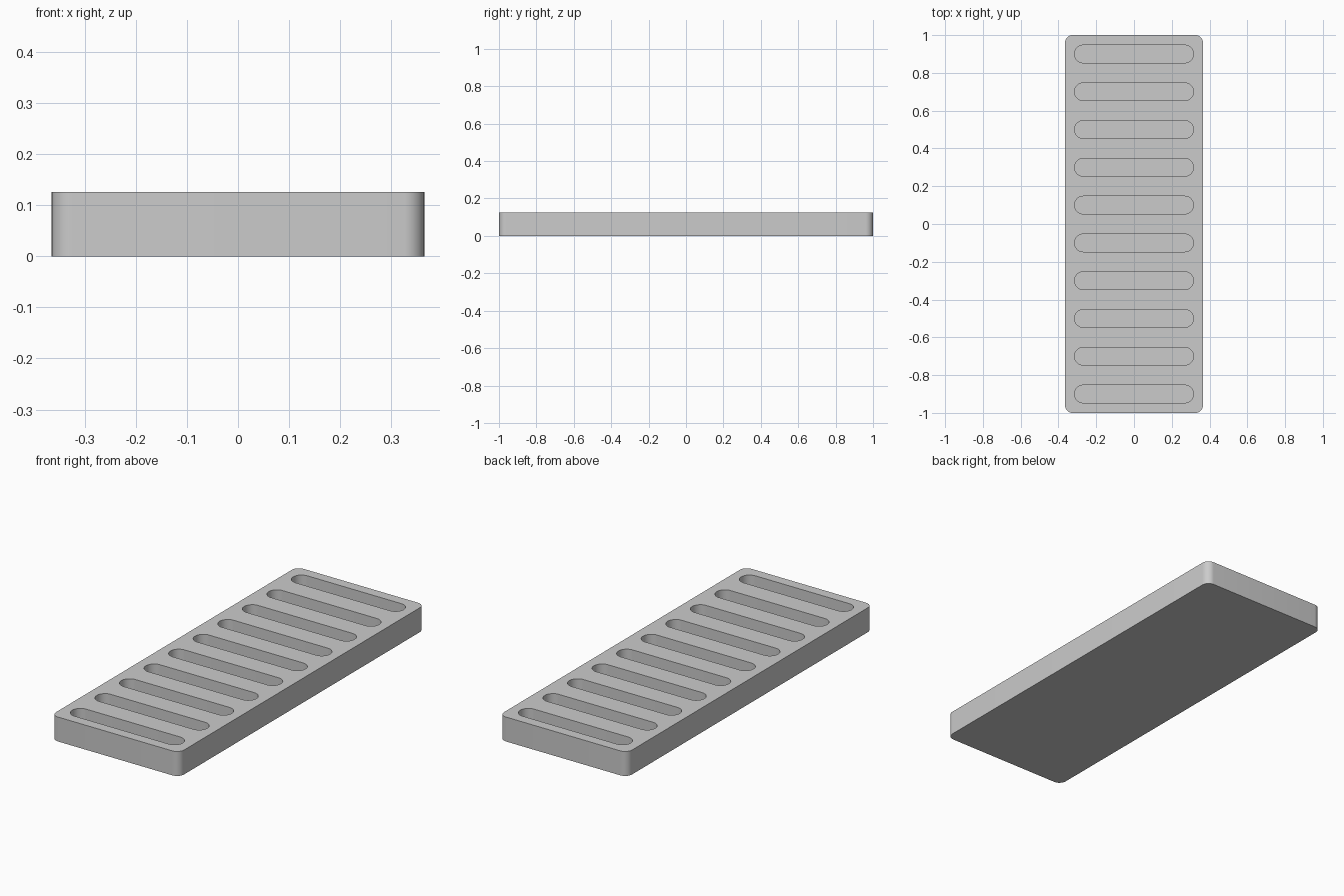
import bpy, bmesh, math

old = bpy.data.objects.get("Cube")
if old:
    bpy.data.objects.remove(old, do_unlink=True)

HALF_X, HALF_Y, HEIGHT = 0.365, 1.0, 0.126
CORNER = 0.04
SLOT_HALF, SLOT_R, FLOOR = 0.315, 0.047, 0.025
SLOTS, PITCH = 10, 0.2

grey = bpy.data.materials.new("plain grey")
grey.use_nodes = True
colour = (0.6, 0.6, 0.6, 1)
grey.diffuse_color = colour
grey.node_tree.nodes["Principled BSDF"].inputs["Base Color"].default_value = colour


def rounded_outline(bm, hx, hy, r, cy, z, steps=10):
    """Counter-clockwise rounded rectangle of verts centred on (0, cy)."""
    points = []
    for q, (sx, sy) in enumerate([(1, 1), (-1, 1), (-1, -1), (1, -1)]):
        for i in range(steps + 1):
            a = (q + i / steps) * math.pi / 2
            points.append((sx * (hx - r) + r * math.cos(a),
                           cy + sy * (hy - r) + r * math.sin(a), z))
    return [bm.verts.new(p) for p in points]


def wall(bm, low, high):
    n = len(low)
    for i in range(n):
        j = (i + 1) % n
        bm.faces.new((low[i], low[j], high[j], high[i]))


def ring_edges(bm, ring):
    return [bm.edges.get((v, ring[i - 1])) for i, v in enumerate(ring)]


bm = bmesh.new()

# Outer block
base = rounded_outline(bm, HALF_X, HALF_Y, CORNER, 0, 0)
rim = rounded_outline(bm, HALF_X, HALF_Y, CORNER, 0, HEIGHT)
wall(bm, base, rim)
bm.faces.new(base[::-1])
top_edges = ring_edges(bm, rim)

# Row of blind slots with round ends
for k in range(SLOTS):
    cy = (k - (SLOTS - 1) / 2) * PITCH
    # Radius kept just under the half width so the end arcs stay distinct
    low, high = (rounded_outline(bm, SLOT_HALF, SLOT_R, SLOT_R - 0.0005, cy, z)
                 for z in (FLOOR, HEIGHT))
    wall(bm, high, low)
    bm.faces.new(low)
    top_edges += ring_edges(bm, high)

# Top surface around the slots
bmesh.ops.triangle_fill(bm, edges=top_edges, use_beauty=True, normal=(0, 0, 1))
bmesh.ops.dissolve_degenerate(bm, edges=bm.edges, dist=1e-6)
bmesh.ops.recalc_face_normals(bm, faces=bm.faces)

mesh = bpy.data.meshes.new("slotted_block")
bm.to_mesh(mesh)
bm.free()
mesh.materials.append(grey)
block = bpy.data.objects.new("slotted_block", mesh)
bpy.context.collection.objects.link(block)

bpy.context.view_layer.objects.active = block
block.select_set(True)
bpy.ops.object.shade_smooth_by_angle(angle=math.radians(30))
